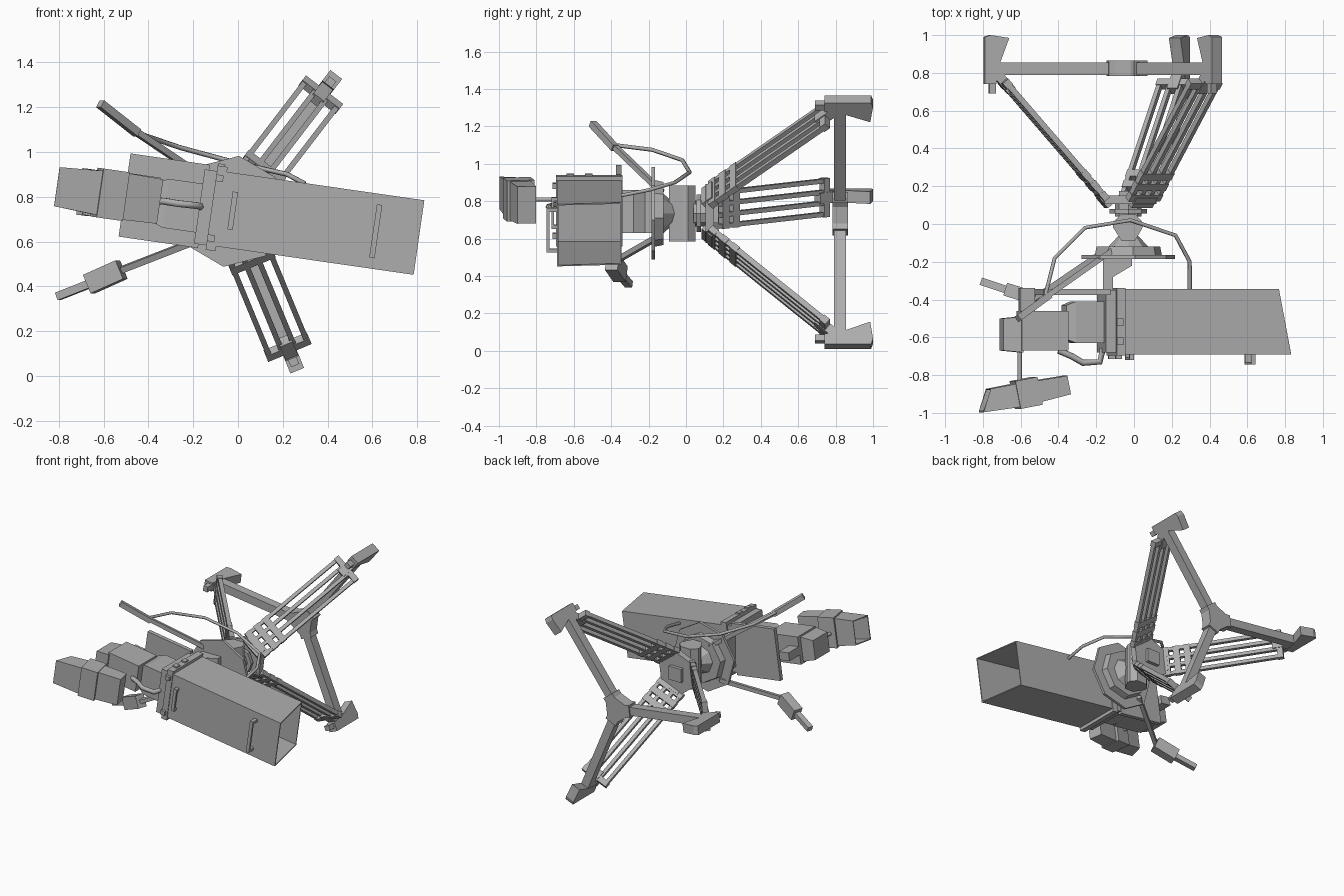
import bpy, bmesh
from math import radians, sin, cos, pi
from mathutils import Matrix, Vector

cube = bpy.data.objects.get("Cube")
if cube:
    bpy.data.objects.remove(cube, do_unlink=True)

grey = bpy.data.materials.new("plain_grey")
grey.use_nodes = True
grey.diffuse_color = (0.42, 0.42, 0.42, 1)
grey.node_tree.nodes["Principled BSDF"].inputs["Base Color"].default_value = (0.42, 0.42, 0.42, 1)

WORLD = Matrix()


def add(name, data):
    ob = bpy.data.objects.new(name, data)
    bpy.context.scene.collection.objects.link(ob)
    data.materials.append(grey)
    return ob


def finish(name, bm, frame):
    bmesh.ops.recalc_face_normals(bm, faces=bm.faces)
    bm.transform(frame)
    me = bpy.data.meshes.new(name)
    bm.to_mesh(me)
    bm.free()
    return add(name, me)


def loft(name, frame, sections, open_end=None):
    """Rectangular sections (x, y0, y1, z0, z1, slant) joined along x."""
    bm = bmesh.new()
    rings = [[bm.verts.new(p) for p in ((x, y0, z0), (x + s, y1, z0), (x + s, y1, z1), (x, y0, z1))]
             for x, y0, y1, z0, z1, s in sections]
    for a, b in zip(rings, rings[1:]):
        for i in range(4):
            j = (i + 1) % 4
            bm.faces.new((a[i], a[j], b[j], b[i]))
    if open_end != "start":
        bm.faces.new(rings[0])
    if open_end != "end":
        bm.faces.new(rings[-1])
    ob = finish(name, bm, frame)
    if open_end:
        wall = ob.modifiers.new("wall", "SOLIDIFY")
        wall.thickness = 0.01
        wall.offset = -1
    return ob


def box(name, frame, x, y, z):
    return loft(name, frame, [(v, *y, *z, 0) for v in x])


def prism(name, frame, outline, z0, z1):
    """Outline in local x, y, extruded along local z."""
    bm = bmesh.new()
    face = bm.faces.new([bm.verts.new((x, y, z0)) for x, y in outline])
    new = bmesh.ops.extrude_face_region(bm, geom=[face])["geom"]
    bmesh.ops.translate(bm, vec=(0, 0, z1 - z0),
                        verts=[g for g in new if isinstance(g, bmesh.types.BMVert)])
    return finish(name, bm, frame)


def disc(name, y0, y1, r0, r1, sides, turn=0):
    """Faceted disc around the tripod axis."""
    bm = bmesh.new()
    bmesh.ops.create_cone(bm, cap_ends=True, segments=sides, radius1=r0, radius2=r1, depth=y1 - y0)
    frame = (Matrix.Translation((AXIS.x, (y0 + y1) / 2, AXIS.z))
             @ Matrix.Rotation(radians(turn), 4, "Y") @ Matrix.Rotation(-pi / 2, 4, "X"))
    return finish(name, bm, frame)


def rod(name, points, radius, resolution=1):
    cu = bpy.data.curves.new(name, "CURVE")
    cu.dimensions = "3D"
    cu.bevel_depth = radius
    cu.bevel_resolution = resolution
    cu.use_fill_caps = True
    sp = cu.splines.new("POLY")
    sp.points.add(len(points) - 1)
    for p, co in zip(sp.points, points):
        p.co = (*co, 1)
    return add(name, cu)


def beam(name, a, b, w, h):
    """Rectangular bar from a to b."""
    a, b = Vector(a), Vector(b)
    frame = Matrix.Translation(a) @ (b - a).to_track_quat("X", "Z").to_matrix().to_4x4()
    return box(name, frame, (0, (b - a).length), (-w, w), (-h, h))


AXIS = Vector((-0.03, 0, 0.735))
TILT = Matrix.Rotation(radians(8.2), 4, "Y")
CAM = Matrix.Translation((-0.073, 0, 0.745)) @ TILT

# Tripod hub and head
disc("hub_mount", 0.105, 0.15, 0.16, 0.16, 6, 7.5)
disc("hub_neck", 0.04, 0.105, 0.07, 0.07, 8)
disc("hub_collar", 0.055, 0.08, 0.1, 0.1, 8)
disc("head_cone", -0.125, -0.06, 0.11, 0.05, 8)
disc("head_ring", -0.168, -0.12, 0.18, 0.17, 8, 8)
disc("head_plate", -0.185, -0.165, 0.25, 0.25, 8, 8)
prism("head_body", WORLD, [(-0.065, -0.09), (-0.11, -0.02), (-0.11, 0.01), (-0.07, 0.05),
                           (0.01, 0.05), (0.045, 0.01), (0.045, -0.02), (0.005, -0.09)], 0.585, 0.885)
prism("head_bracket", WORLD, [(-0.165, -0.36), (-0.11, -0.36), (-0.11, -0.28), (-0.01, -0.22),
                              (-0.01, -0.18), (-0.165, -0.18)], 0.63, 0.86)
box("hub_boss", Matrix.Translation(AXIS), (-0.05, 0.05), (0.14, 0.175), (-0.05, 0.05))

# Tripod legs, feet and spreader, repeated around the axis
for i in range(3):
    leg = Matrix.Translation(AXIS) @ Matrix.Rotation(-radians(52.5 + 120 * i), 4, "Y")
    slope = leg @ Matrix.Translation((0.125, 0.13, 0)) @ Matrix.Rotation(radians(49), 4, "Z")
    n = f"leg_{i + 1}_"
    for k in range(4):
        t = -0.09 + 0.06 * k
        box(n + "rail", slope, (0, 0.83), (-0.015, 0.015), (t - 0.012, t + 0.012))
    for x in (0, 0.075, 0.15):
        box(n + "mount_strip", slope, (x, x + 0.045), (-0.018, 0.018), (-0.105, 0.105))
    box(n + "hinge", slope, (-0.04, 0.03), (-0.025, 0.02), (-0.07, 0.07))
    box(n + "end_brace", slope, (0.79, 0.83), (-0.02, 0.02), (-0.105, 0.105))
    box(n + "end_clamp", slope, (0.76, 0.88), (-0.025, 0.025), (-0.03, 0.03))
    box(n + "foot_pin", leg, (0.71, 0.745), (0.69, 0.78), (-0.02, 0.02))
    prism(n + "foot", leg, [(0.77, 0.74), (0.77, 0.99), (0.74, 1.0), (0.64, 0.985),
                            (0.69, 0.85), (0.71, 0.74)], -0.033, 0.033)
    box(n + "spreader_arm", leg, (0.02, 0.72), (0.79, 0.855), (-0.03, 0.03))
    box(n + "spreader_knuckle", leg, (0, 0.11), (0.783, 0.865), (-0.045, 0.045))
disc("spreader_hub", 0.783, 0.865, 0.09, 0.09, 6, 7.5)

# Pan handles
rod("upper_handle_loop", [(0.295, -0.35, 0.83), (0.295, -0.2, 0.86), (0.22, -0.06, 0.9), (-0.02, 0.02, 0.955),
                          (-0.26, -0.02, 1.02), (-0.42, -0.18, 1.075), (-0.47, -0.38, 1.1)], 0.011)
beam("upper_handle_arm", (-0.1, -0.13, 0.85), (-0.47, -0.39, 1.1), 0.014, 0.014)
beam("upper_handle_grip", (-0.45, -0.38, 1.085), (-0.615, -0.5, 1.215), 0.018, 0.018)
beam("lower_handle_arm", (-0.17, -0.15, 0.61), (-0.53, -0.395, 0.47), 0.014, 0.014)
beam("lower_handle_block", (-0.52, -0.395, 0.475), (-0.665, -0.35, 0.41), 0.035, 0.045)
beam("lower_handle_grip", (-0.64, -0.36, 0.42), (-0.805, -0.305, 0.355), 0.02, 0.018)

# Lens hood, open at the slanted end, with its front bars
loft("lens_hood", CAM, [(0, -0.69, -0.345, -0.168, 0.168, 0),
                        (0.89, -0.69, -0.345, -0.168, 0.168, -0.065)], "end")
for u, y, half in ((0.05, -0.72, 0.085), (0.695, -0.745, 0.12)):
    box("hood_bar", CAM, (u - 0.012, u + 0.012), (y, y + 0.015), (-half, half))
    for v in (-half, half - 0.02):
        box("hood_bar_post", CAM, (u - 0.012, u + 0.012), (y + 0.01, -0.685), (v, v + 0.02))

# Camera body along the lens line
box("lens_flange", CAM, (-0.045, 0), (-0.695, -0.34), (-0.19, 0.19))
box("body_front", CAM, (-0.1, -0.04), (-0.68, -0.35), (-0.17, 0.165))
box("side_plate", CAM, (-0.438, -0.08), (-0.375, -0.345), (-0.187, 0.188))
for v in (-0.15, 0.12):
    box("flange_tab", CAM, (-0.045, -0.012), (-0.715, -0.69), (v, v + 0.03))
for y in (-0.64, -0.54):
    box("flange_top_tab", CAM, (-0.045, -0.012), (y, y + 0.04), (0.185, 0.2))
loft("body_rear", CAM, [(-0.3, -0.61, -0.43, -0.1, 0.08, 0), (-0.25, -0.63, -0.41, -0.12, 0.1, 0),
                        (-0.1, -0.63, -0.41, -0.12, 0.1, 0)])
box("film_box", CAM, (-0.54, -0.29), (-0.67, -0.46), (-0.1, 0.1))
loft("film_box_cap", CAM, [(-0.635, -0.67, -0.5, -0.07, 0.07, 0), (-0.53, -0.68, -0.49, -0.09, 0.09, 0)])
box("box_bracket", CAM, (-0.54, -0.46), (-0.47, -0.34), (-0.03, 0.03))
rod("body_handrail", [(-0.4, -0.67, 0.785), (-0.33, -0.7, 0.78), (-0.27, -0.735, 0.77),
                      (-0.18, -0.73, 0.76), (-0.165, -0.66, 0.755)], 0.017)

# Viewfinder, turned slightly outward
VIEW = Matrix.Translation((-0.6, -0.9, 0.815)) @ TILT @ Matrix.Rotation(radians(11), 4, "Z")
loft("viewfinder_eyecup", VIEW, [(-0.225, -0.055, 0.06, -0.088, 0.088, 0.06),
                                 (-0.02, -0.065, 0.06, -0.1, 0.1, 0)], "start")
box("viewfinder_middle", VIEW, (-0.03, 0.09), (-0.075, 0.075), (-0.11, 0.11))
loft("viewfinder_front", VIEW, [(0.08, -0.06, 0.055, -0.105, 0.105, 0),
                                (0.25, -0.05, 0.05, -0.1, 0.1, 0)])
rod("viewfinder_pin", [(-0.605, -0.86, 0.81), (-0.605, -0.65, 0.81)], 0.012)
